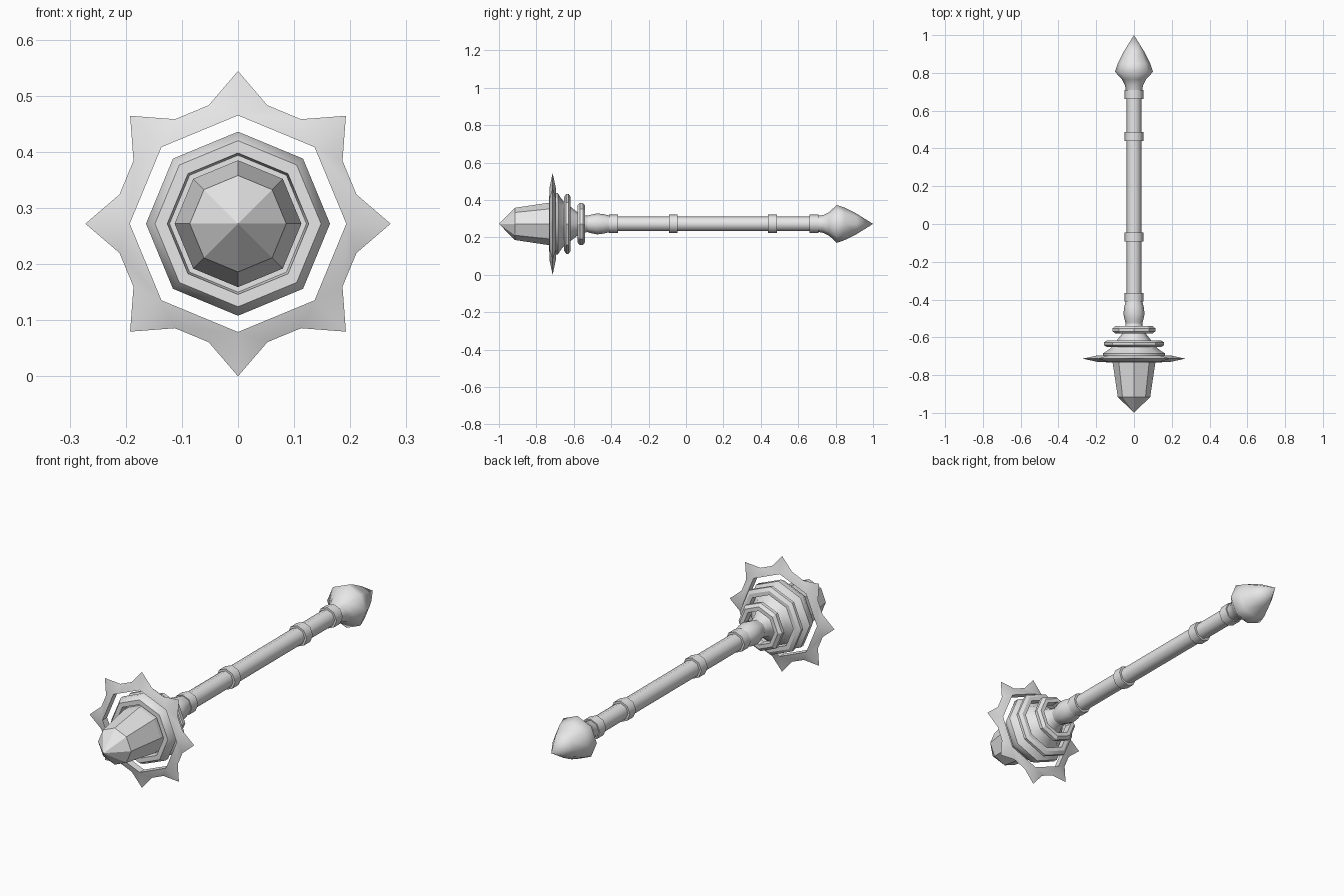
import bpy
import bmesh
import math

cube = bpy.data.objects.get("Cube")
if cube:
    bpy.data.objects.remove(cube, do_unlink=True)

AXIS_Z = 0.272
SIDES = 8

grey = bpy.data.materials.new("plain grey")
grey.use_nodes = True
grey.diffuse_color = (0.8, 0.8, 0.8, 1)
grey.node_tree.nodes["Principled BSDF"].inputs["Base Color"].default_value = (0.8, 0.8, 0.8, 1)


def finish(name, bm, smooth=50):
    """Turn a bmesh into an object; smooth is the sharp-edge angle, 0 for flat."""
    bmesh.ops.recalc_face_normals(bm, faces=bm.faces)
    mesh = bpy.data.meshes.new(name)
    bm.to_mesh(mesh)
    bm.free()
    mesh.materials.append(grey)
    obj = bpy.data.objects.new(name, mesh)
    bpy.context.collection.objects.link(obj)
    obj.location.z = AXIS_Z
    if smooth:
        bpy.ops.object.select_all(action='DESELECT')
        obj.select_set(True)
        bpy.context.view_layer.objects.active = obj
        bpy.ops.object.shade_smooth_by_angle(angle=math.radians(smooth))
    return obj


def polar(r, angle, y):
    return (r * math.sin(angle), y, r * math.cos(angle))


def bridge(bm, a, b):
    """Join two vertex loops; a single vertex makes a point."""
    n = max(len(a), len(b))
    for i in range(n):
        j = (i + 1) % n
        quad = [a[i % len(a)], a[j % len(a)], b[j % len(b)], b[i % len(b)]]
        bm.faces.new(list(dict.fromkeys(quad)))


def lathe(name, profile, closed=False, smooth=50):
    """Spin (y, radius) points around the long axis in eight sides."""
    bm = bmesh.new()
    loops = []
    for y, r in profile:
        count = SIDES if r > 0 else 1
        loops.append([bm.verts.new(polar(r, math.tau * i / SIDES, y)) for i in range(count)])
    for a, b in zip(loops, loops[1:]):
        bridge(bm, a, b)
    if closed:
        bridge(bm, loops[-1], loops[0])
    else:
        for end in (loops[0], loops[-1]):
            if len(end) > 1:
                bm.faces.new(end)
    return finish(name, bm, smooth)


def ring(name, y, inner, outer, half, bevel):
    """Floating octagonal ring with a chamfered rim."""
    lathe(name, [(y - half, inner), (y - half, outer - bevel), (y - half * 0.4, outer),
                 (y + half * 0.4, outer), (y + half, outer - bevel), (y + half, inner)],
          closed=True, smooth=30)


# Faceted crystal at the front
lathe("crystal", [(-1.0, 0), (-0.915, 0.086), (-0.735, 0.113), (-0.69, 0.113)], smooth=0)

# Flared cup that holds the crystal
lathe("crystal_cup", [(-0.70, 0), (-0.70, 0.122), (-0.732, 0.126), (-0.732, 0.148),
                      (-0.705, 0.164), (-0.685, 0.164), (-0.668, 0.137), (-0.645, 0.11),
                      (-0.615, 0.09), (-0.585, 0.066), (-0.555, 0.05), (-0.525, 0.043)])

# Rings floating around the cup
ring("wide_ring", -0.634, 0.125, 0.160, 0.017, 0.016)
ring("narrow_ring", -0.56, 0.080, 0.113, 0.020, 0.014)

# Spiked ring: blade-like outer edge, thick octagonal inner wall
bm = bmesh.new()
ring_y, half = -0.713, 0.017
rim, front, back = [], [], []
for i in range(SIDES):
    a = math.tau * i / SIDES
    for r, offset in ((0.2175, -13.9), (0.272, 0), (0.2175, 13.9)):
        rim.append(bm.verts.new(polar(r, a + math.radians(offset), ring_y)))
    front.append(bm.verts.new(polar(0.193, a, ring_y - half)))
    back.append(bm.verts.new(polar(0.193, a, ring_y + half)))
for i in range(SIDES):
    j = (i + 1) % SIDES
    left, tip, right = rim[3 * i:3 * i + 3]
    for side in (front, back):
        bm.faces.new((side[i], left, tip))
        bm.faces.new((side[i], tip, right))
        bm.faces.new((side[i], right, rim[3 * j], side[j]))
    bm.faces.new((front[i], front[j], back[j], back[i]))
finish("spiked_ring", bm, 30)

# Handle: swollen grip, then a straight shaft
lathe("grip", [(-0.53, 0.043), (-0.505, 0.050), (-0.475, 0.056), (-0.44, 0.052), (-0.40, 0.042)])
lathe("shaft", [(-0.40, 0.039), (0.70, 0.039)])

# Collars along the shaft
for i, y in enumerate((-0.388, -0.068, 0.463, 0.685)):
    lathe(f"collar_{i + 1}", [(y - 0.0235, 0.049), (y + 0.0235, 0.049)])

# Pointed pommel at the back
lathe("pommel", [(0.70, 0.042), (0.735, 0.048), (0.765, 0.063), (0.806, 0.101),
                 (0.85, 0.086), (0.91, 0.056), (1.0, 0)], smooth=60)
